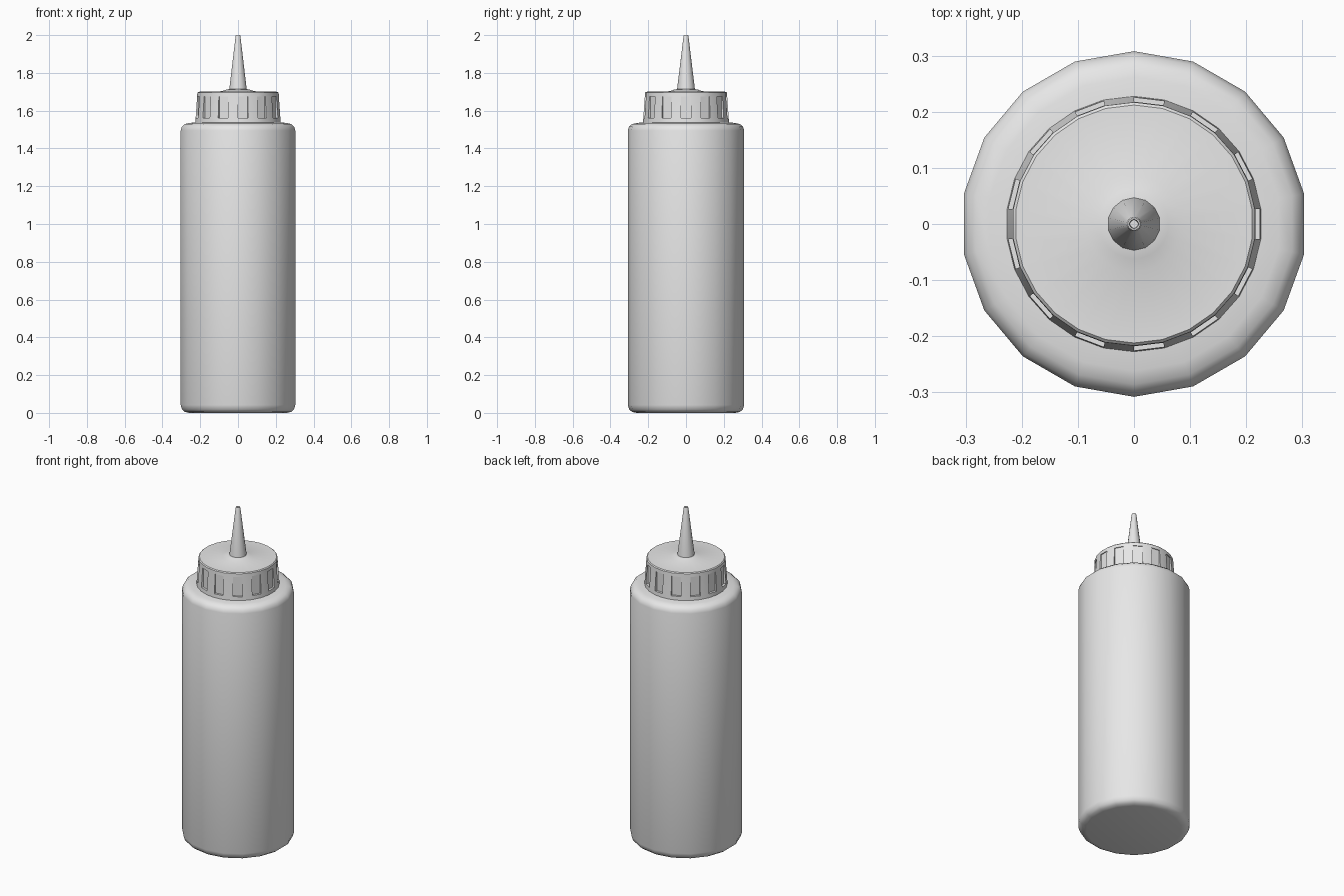
import bpy, bmesh
from math import sin, cos, tau, radians
from mathutils import Vector

if "Cube" in bpy.data.objects:
    bpy.data.objects.remove(bpy.data.objects["Cube"])

# Single plastic colour
plastic = bpy.data.materials.new("grey plastic")
plastic.use_nodes = True
grey = (0.8, 0.8, 0.8, 1)
plastic.diffuse_color = grey
plastic.node_tree.nodes["Principled BSDF"].inputs["Base Color"].default_value = grey


def lathe(profile, sides):
    """Turn (radius, height) points into a closed solid; returns bmesh and face bands."""
    bm = bmesh.new()
    rings = []
    for r, z in profile:
        rings.append([bm.verts.new((r * sin(tau * i / sides), -r * cos(tau * i / sides), z))
                      for i in range(sides)])
    bands = []
    for low, high in zip(rings, rings[1:]):
        bands.append([bm.faces.new((low[i], low[(i + 1) % sides], high[(i + 1) % sides], high[i]))
                      for i in range(sides)])
    bm.faces.new(rings[0][::-1])
    bm.faces.new(rings[-1])
    return bm, bands


def finish(bm, name):
    mesh = bpy.data.meshes.new(name)
    bm.to_mesh(mesh)
    bm.free()
    obj = bpy.data.objects.new(name, mesh)
    bpy.context.collection.objects.link(obj)
    mesh.materials.append(plastic)
    bpy.ops.object.select_all(action="DESELECT")
    obj.select_set(True)
    bpy.context.view_layer.objects.active = obj
    bpy.ops.object.shade_smooth_by_angle(angle=radians(35))


# Bottle body with rounded base and shoulder
body, _ = lathe([(0.262, 0), (0.285, 0.005), (0.301, 0.018), (0.308, 0.042),
                 (0.308, 1.495), (0.302, 1.515), (0.286, 1.529),
                 (0.262, 1.535), (0.2, 1.54)], 18)
finish(body, "bottle_body")

# Screw cap, with a slot in every other side
cap, bands = lathe([(0.2, 1.532), (0.228, 1.532), (0.226, 1.56), (0.218, 1.675),
                    (0.217, 1.695), (0.212, 1.7), (0.085, 1.703),
                    (0.062, 1.712), (0.03, 1.716)], 26)
slots = bands[2][::2]
bmesh.ops.inset_individual(cap, faces=slots, thickness=0.004)
for face in slots:
    for v in face.verts:
        flat = Vector((v.co.x, v.co.y, 0)).normalized() * 0.213
        v.co.x, v.co.y = flat.x, flat.y
finish(cap, "screw_cap")

# Tapered nozzle with an open tip
nozzle, _ = lathe([(0.048, 1.705), (0.044, 1.74), (0.013, 1.995), (0.011, 2.0),
                   (0.008, 2.0), (0.007, 1.96)], 14)
finish(nozzle, "nozzle")
